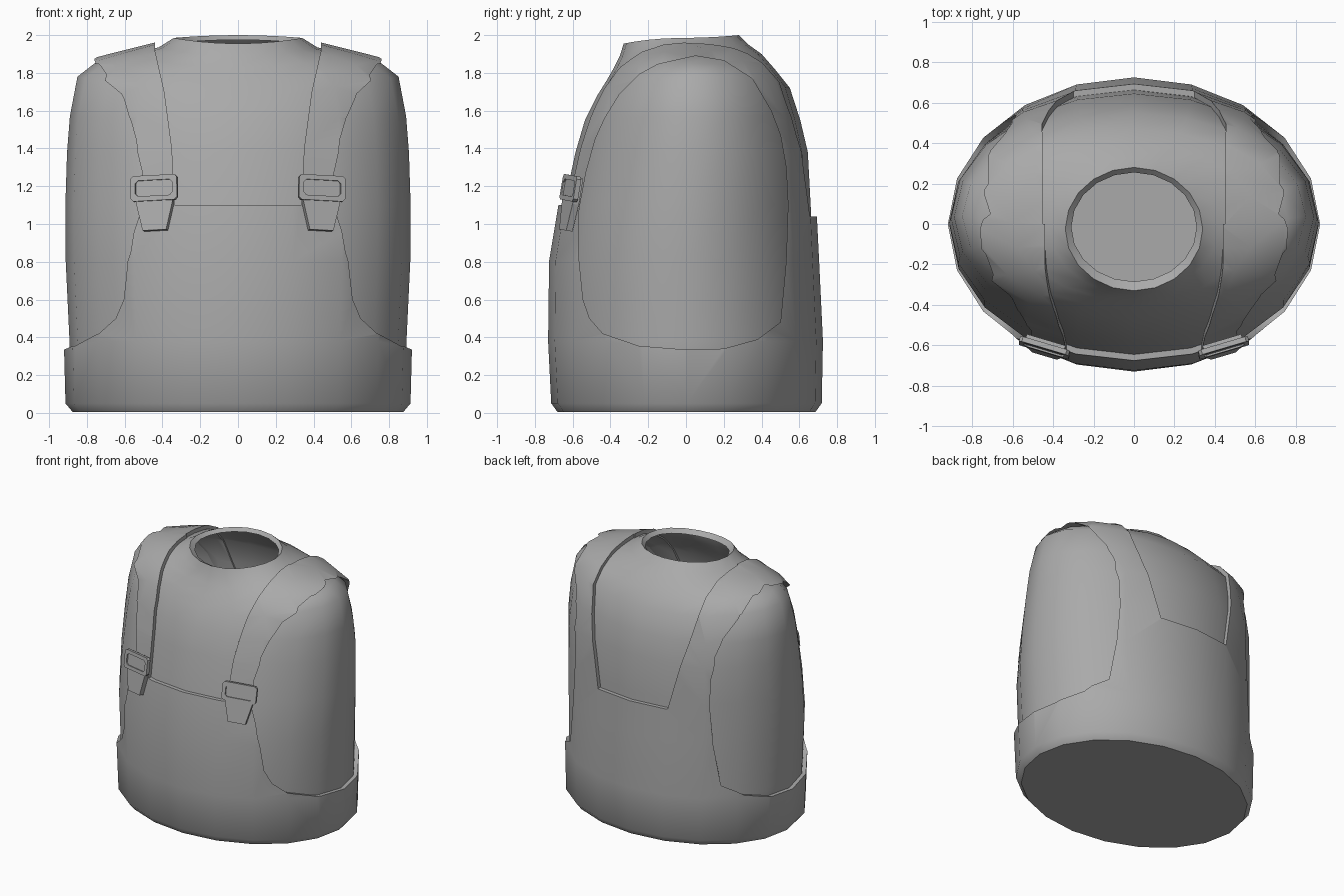
import bpy, bmesh, math
from mathutils import Matrix, Vector

cube = bpy.data.objects.get("Cube")
if cube:
    bpy.data.objects.remove(cube)

grey = bpy.data.materials.new("plain_grey")
grey.use_nodes = True
colour = (0.4, 0.4, 0.4, 1)
grey.diffuse_color = colour
grey.node_tree.nodes["Principled BSDF"].inputs["Base Color"].default_value = colour

SIDES = 20
# Body rings: half width, front y, back y, then height at side, front, back
RINGS = [
    (.86, -.665, .67, .03, .03, .03),
    (.885, -.685, .69, .06, .06, .06),
    (.892, -.70, .695, .38, .38, .38),
    (.912, -.695, .675, .80, .80, .80),
    (.914, -.645, .66, 1.10, 1.10, 1.10),
    (.905, -.585, .645, 1.38, 1.38, 1.38),
    (.89, -.535, .605, 1.57, 1.55, 1.55),
    (.85, -.47, .55, 1.78, 1.68, 1.72),
    (.76, -.42, .47, 1.85, 1.76, 1.82),
    (.60, -.38, .40, 1.89, 1.83, 1.90),
    (.42, -.35, .33, 1.935, 1.89, 1.95),
    (.34, -.33, .28, 1.985, 1.955, 2.0),
]
NECK_LINING = (.31, -.285, .255, 1.96, 1.93, 1.975)


def make(name, bm):
    bmesh.ops.recalc_face_normals(bm, faces=bm.faces)
    mesh = bpy.data.meshes.new(name)
    bm.to_mesh(mesh)
    bm.free()
    mesh.materials.append(grey)
    obj = bpy.data.objects.new(name, mesh)
    bpy.context.collection.objects.link(obj)
    return obj


def activate(obj):
    bpy.ops.object.select_all(action='DESELECT')
    obj.select_set(True)
    bpy.context.view_layer.objects.active = obj


def smooth(obj, angle=50):
    activate(obj)
    bpy.ops.object.shade_smooth_by_angle(angle=math.radians(angle))


def body(name, rings):
    """Loft elliptical rings, closed at the base and open at the neck."""
    bm = bmesh.new()
    loops = []
    for a, yf, yb, zs, zf, zb in rings:
        loop = []
        for i in range(SIDES):
            t = 2 * math.pi * i / SIDES
            c, s = math.cos(t), math.sin(t)
            z_end = zb if s > 0 else zf
            y = (yf + yb) / 2 + s * (yb - yf) / 2
            loop.append(bm.verts.new((a * c, y, zs + (z_end - zs) * s * s)))
        loops.append(loop)
    bm.faces.new(loops[0][::-1])
    for lo, hi in zip(loops, loops[1:]):
        for i in range(SIDES):
            j = (i + 1) % SIDES
            bm.faces.new((lo[i], lo[j], hi[j], hi[i]))
    return make(name, bm)


def prism(name, points, depth):
    """Extrude a closed outline of 3D points along a vector."""
    bm = bmesh.new()
    face = bm.faces.new([bm.verts.new(p) for p in points])
    ext = bmesh.ops.extrude_face_region(bm, geom=[face])
    verts = [v for v in ext["geom"] if isinstance(v, bmesh.types.BMVert)]
    bmesh.ops.translate(bm, verts=verts, vec=Vector(depth))
    return make(name, bm)


def mirrored(half):
    return half + [(-x, z) for x, z in reversed(half)]


# Shirt body with a turned-in neck rim
smooth(body("shirt_body", RINGS + [NECK_LINING]))

# Overalls: a thickened copy of the body, cut by arm, chest and back openings
overalls = body("overalls", RINGS)
shell = overalls.modifiers.new("thickness", 'SOLIDIFY')
shell.thickness = .04
shell.offset = .5

arm = [(-.565, 1.08), (-.57, .85), (-.545, .6), (-.51, .5), (-.44, .42), (-.25, .355),
       (0, .335), (.2, .34), (.38, .39), (.5, .48), (.53, .8), (.54, 1.1), (.53, 1.3),
       (.50, 1.47), (.45, 1.6), (.35, 1.77), (.2, 1.865), (.05, 1.89), (-.15, 1.845),
       (-.25, 1.79), (-.35, 1.69), (-.43, 1.56), (-.48, 1.45), (-.53, 1.27)]
chest = mirrored([(.335, 1.1), (.35, 1.4), (.39, 1.7), (.44, 1.92), (.44, 2.3)])
back = mirrored([(.3, 1.04), (.36, 1.3), (.42, 1.55), (.455, 1.75), (.44, 2.3)])
cutters = [
    prism("arm_cutter", [(-2, y, z) for y, z in arm], (4, 0, 0)),
    prism("chest_cutter", [(x, -2, z) for x, z in chest], (0, 2.01, 0)),
    prism("back_cutter", [(x, 0, z) for x, z in back], (0, 2, 0)),
]
for cutter in cutters:
    cutter.hide_render = True
    cut = overalls.modifiers.new("opening", 'BOOLEAN')
    cut.operation = 'DIFFERENCE'
    cut.solver = 'EXACT'
    cut.object = cutter
activate(overalls)
for mod in list(overalls.modifiers):
    bpy.ops.object.modifier_apply(modifier=mod.name)
for cutter in cutters:
    bpy.data.objects.remove(cutter)
smooth(overalls)


def buckle(name):
    """Rectangular frame swept from a square bar."""
    bm = bmesh.new()
    w, h, c, r = .115, .055, .015, .013
    path = [(w, h - c), (w - c, h), (c - w, h), (-w, h - c),
            (-w, c - h), (c - w, -h), (w - c, -h), (w, c - h)]
    loops = []
    for x, z in path:
        sx, sz = math.copysign(r, x), math.copysign(r, z)
        loops.append([bm.verts.new(p) for p in (
            (x + sx, -r, z + sz), (x + sx, r, z + sz),
            (x - sx, r, z - sz), (x - sx, -r, z - sz))])
    for k, lo in enumerate(loops):
        hi = loops[(k + 1) % len(loops)]
        for i in range(4):
            j = (i + 1) % 4
            bm.faces.new((lo[i], lo[j], hi[j], hi[i]))
    return make(name, bm)


# Buckles and the tapered strap ends below them
for side, s in (("left", 1), ("right", -1)):
    place = (Matrix.Translation((s * .443, -.612, 1.19))
             @ Matrix.Rotation(s * math.radians(17), 4, 'Z')
             @ Matrix.Rotation(math.radians(-9), 4, 'X')
             @ Matrix.Rotation(s * math.radians(3), 4, 'Y'))
    buckle(side + "_buckle").matrix_world = place
    tab = [(.1, .06), (.1, -.08), (.065, -.225), (-.065, -.225), (-.1, -.08), (-.1, .06)]
    end = prism(side + "_strap_end", [(x, -.004, z) for x, z in tab], (0, .035, 0))
    end.matrix_world = place
